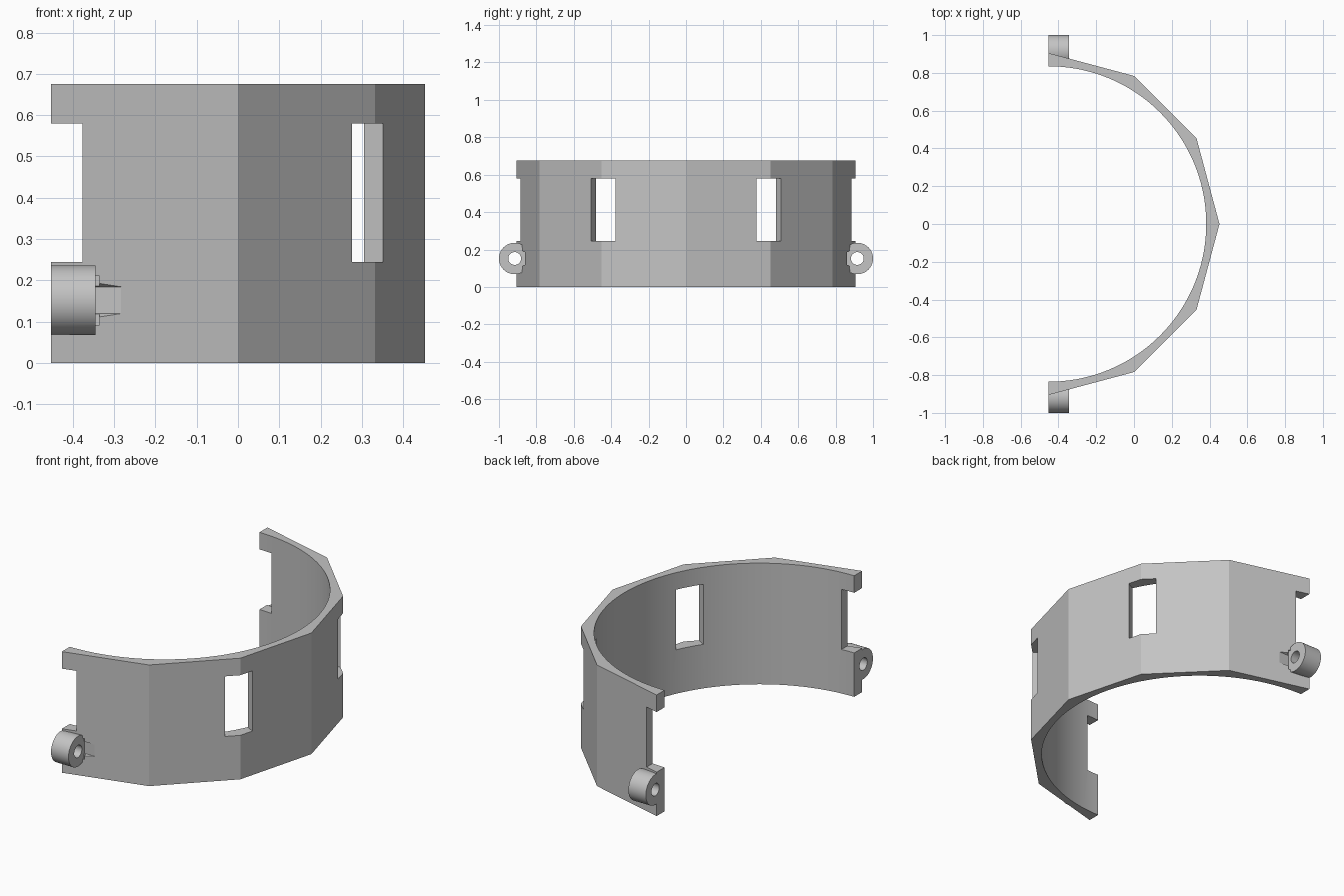
import bpy, bmesh, math
from mathutils import Matrix

cube = bpy.data.objects.get("Cube")
if cube:
    bpy.data.objects.remove(cube, do_unlink=True)

CX, HEIGHT = -0.4525, 0.675          # ring centre and band height
R_OUT, R_IN = 0.905, 0.835
EAR_Y, EAR_Z, EAR_R = 0.916, 0.152, 0.084

grey = bpy.data.materials.new("light grey plastic")
grey.use_nodes = True
grey.diffuse_color = (0.55, 0.55, 0.55, 1)
grey.node_tree.nodes["Principled BSDF"].inputs["Base Color"].default_value = (0.55, 0.55, 0.55, 1)


def prism(name, points, depth, matrix):
    """Extrude a 2D outline along local z, then place it."""
    bm = bmesh.new()
    face = bm.faces.new([bm.verts.new((x, y, 0)) for x, y in points])
    res = bmesh.ops.extrude_face_region(bm, geom=[face])
    verts = [g for g in res["geom"] if isinstance(g, bmesh.types.BMVert)]
    bmesh.ops.translate(bm, verts=verts, vec=(0, 0, depth))
    bmesh.ops.transform(bm, matrix=matrix, verts=bm.verts)
    bmesh.ops.recalc_face_normals(bm, faces=bm.faces)
    me = bpy.data.meshes.new(name)
    bm.to_mesh(me)
    bm.free()
    me.materials.append(grey)
    ob = bpy.data.objects.new(name, me)
    bpy.context.collection.objects.link(ob)
    return ob


def ngon(r, n, start=0.0):
    return [(r * math.cos(start + 2 * math.pi * i / n),
             r * math.sin(start + 2 * math.pi * i / n)) for i in range(n)]


def rect(x0, x1, y0, y1):
    return [(x0, y0), (x1, y0), (x1, y1), (x0, y1)]


def along_x(x, y, z):
    """Local x, y, z become world y, z, x."""
    return Matrix(((0, 0, 1, x), (1, 0, 0, y), (0, 1, 0, z), (0, 0, 0, 1)))


def combine(target, tool, operation):
    tool.hide_render = True
    mod = target.modifiers.new(operation, 'BOOLEAN')
    mod.operation, mod.solver, mod.object = operation, 'EXACT', tool
    bpy.context.view_layer.objects.active = target
    bpy.ops.object.modifier_apply(modifier=mod.name)
    bpy.data.objects.remove(tool, do_unlink=True)


# Faceted half ring, solid at first
outline = [(R_OUT * math.cos(math.radians(a)), R_OUT * math.sin(math.radians(a)))
           for a in range(-90, 91, 30)]
band = prism("half_ring_band", outline, HEIGHT, Matrix.Translation((CX, 0, 0)))

# Screw ears at both ends
for s in (-1, 1):
    ear = prism("screw_ear", ngon(EAR_R, 64), 0.1075, along_x(CX, s * EAR_Y, EAR_Z))
    combine(band, ear, 'UNION')

# Round bore
bore = prism("bore_cutter", ngon(R_IN, 144), HEIGHT + 0.2, Matrix.Translation((CX, 0, -0.1)))
combine(band, bore, 'DIFFERENCE')

# Windows at the facet corners and matching notches at the ends
for angle in (-90, -30, 30, 90):
    place = Matrix.Translation((CX, 0, 0.245)) @ Matrix.Rotation(math.radians(angle), 4, 'Z')
    cutter = prism("window_cutter", rect(0.7, 1.1, -0.076, 0.076), 0.335, place)
    combine(band, cutter, 'DIFFERENCE')

# Nut seats behind the ears, and the screw holes
for s in (-1, 1):
    ys = sorted((s * 0.862, s * 1.05))
    seat = prism("seat_cutter", rect(*ys, 0.092, 0.21), 0.01, along_x(-0.345, 0, 0))
    combine(band, seat, 'DIFFERENCE')
    nut = prism("nut_cutter", ngon(0.065, 6, math.pi / 6), 0.15,
                along_x(-0.345, s * EAR_Y, EAR_Z))
    combine(band, nut, 'DIFFERENCE')
    hole = prism("hole_cutter", ngon(0.034, 40), 0.2, along_x(CX - 0.05, s * EAR_Y, EAR_Z))
    combine(band, hole, 'DIFFERENCE')

# Smooth the round surfaces, keep the facets crisp
bpy.ops.object.select_all(action='DESELECT')
band.select_set(True)
bpy.context.view_layer.objects.active = band
bpy.ops.object.shade_smooth_by_angle(angle=math.radians(14))
